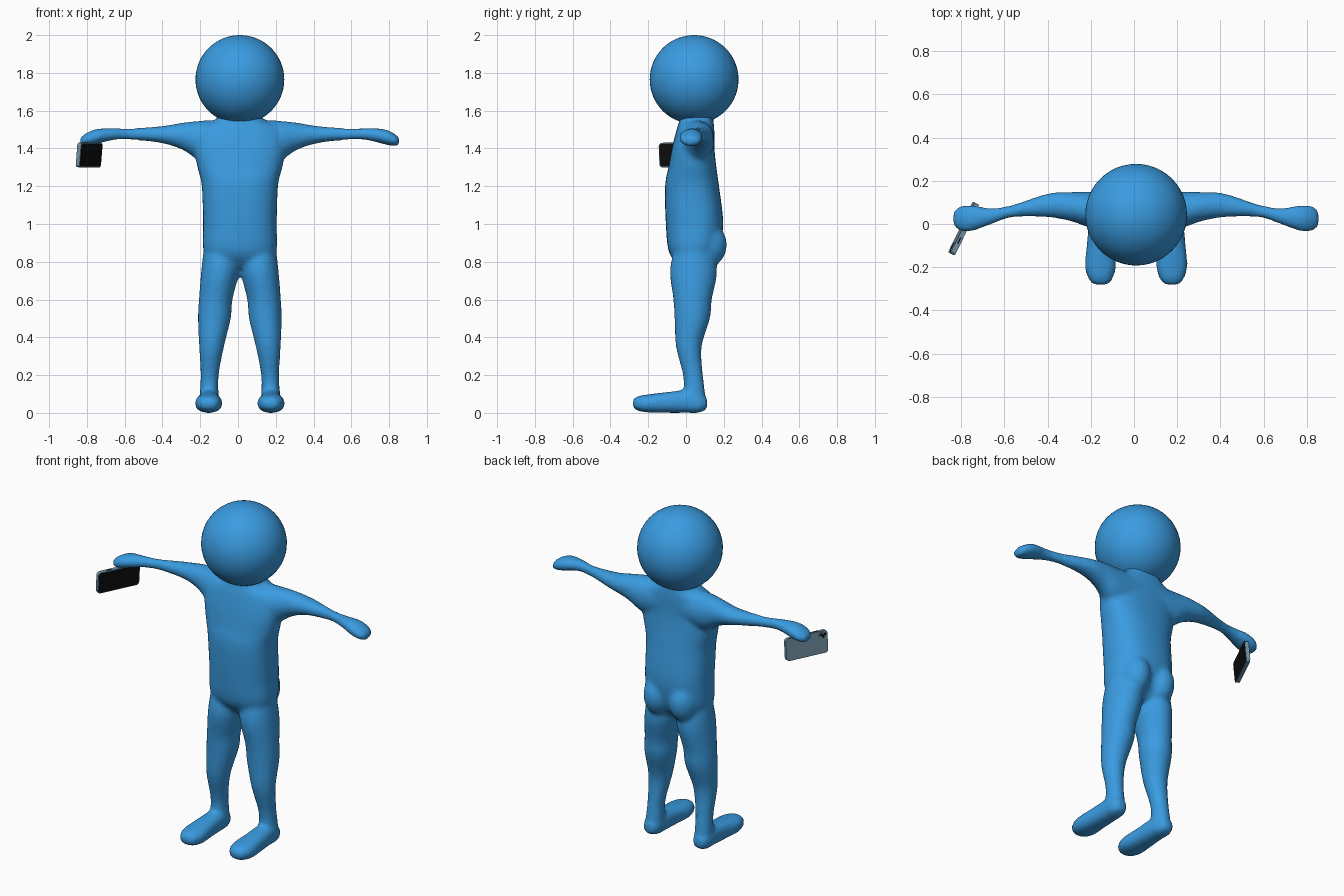
import bpy, bmesh, math
from mathutils import Matrix, Vector

if "Cube" in bpy.data.objects:
    bpy.data.objects.remove(bpy.data.objects["Cube"], do_unlink=True)

CENTRE_X = 0.01


def material(name, rgb):
    mat = bpy.data.materials.new(name)
    mat.use_nodes = True
    mat.diffuse_color = (*rgb, 1)
    mat.node_tree.nodes["Principled BSDF"].inputs["Base Color"].default_value = (*rgb, 1)
    return mat


blue = material("skin blue", (0.042, 0.33, 0.75))
grey = material("case grey", (0.17, 0.28, 0.37))
black = material("glass black", (0.004, 0.004, 0.004))


def finish(name, bm, mat):
    bmesh.ops.recalc_face_normals(bm, faces=bm.faces)
    mesh = bpy.data.meshes.new(name)
    bm.to_mesh(mesh)
    bm.free()
    mesh.materials.append(mat)
    obj = bpy.data.objects.new(name, mesh)
    bpy.context.collection.objects.link(obj)
    return obj


def spline(rows, steps=5):
    """Catmull-Rom interpolation through the section rows."""
    rows = [Vector(r) for r in rows]
    out = []
    for i in range(len(rows) - 1):
        p0, p1, p2 = rows[max(i - 1, 0)], rows[i], rows[i + 1]
        p3 = rows[min(i + 2, len(rows) - 1)]
        for s in range(steps):
            t = s / steps
            out.append(p1 + (p2 - p0) * t / 2
                       + (p0 * 2 - p1 * 5 + p2 * 4 - p3) * t * t / 2
                       + (p1 * 3 - p0 - p2 * 3 + p3) * t * t * t / 2)
    return out + [rows[-1]]


def loft(bm, rows, place, power=2.0, sides=28):
    """Rows hold: position along axis, two centre coordinates, two radii."""
    rings = []
    for along, a, b, ra, rb in spline(rows):
        ring = []
        for k in range(sides):
            ang = math.tau * k / sides
            c, s = math.cos(ang), math.sin(ang)
            u = math.copysign(abs(c) ** (2 / power), c)
            v = math.copysign(abs(s) ** (2 / power), s)
            ring.append(bm.verts.new(place(along, a + ra * u, b + rb * v)))
        rings.append(ring)
    for low, high in zip(rings, rings[1:]):
        for k in range(sides):
            n = (k + 1) % sides
            bm.faces.new((low[k], low[n], high[n], high[k]))
    bm.faces.new(rings[0])
    bm.faces.new(rings[-1])


# Sections of the figure, for its left half
torso = [(0.77, 0, 0.04, 0.10, 0.07), (0.85, 0, 0.04, 0.19, 0.13),
         (1.0, 0, 0.045, 0.195, 0.152), (1.2, 0, 0.032, 0.202, 0.143),
         (1.3, 0, 0.034, 0.225, 0.127), (1.4, 0, 0.038, 0.24, 0.113),
         (1.5, 0, 0.05, 0.22, 0.1), (1.55, 0, 0.055, 0.13, 0.09),
         (1.6, 0, 0.05, 0.1, 0.09)]
arm = [(0.05, 0.06, 1.45, 0.09, 0.1), (0.2, 0.065, 1.44, 0.085, 0.107),
       (0.3, 0.08, 1.464, 0.068, 0.073), (0.41, 0.086, 1.473, 0.055, 0.046),
       (0.57, 0.06, 1.476, 0.029, 0.031), (0.67, 0.036, 1.476, 0.038, 0.032),
       (0.76, 0.027, 1.463, 0.061, 0.04), (0.815, 0.025, 1.446, 0.058, 0.034),
       (0.845, 0.025, 1.438, 0.034, 0.02)]
leg = [(0.88, 0.1, 0.04, 0.09, 0.1), (0.75, 0.105, 0.04, 0.1, 0.125),
       (0.6, 0.128, 0.035, 0.089, 0.102), (0.5, 0.135, 0.033, 0.087, 0.094),
       (0.35, 0.15, 0.015, 0.066, 0.068), (0.2, 0.16, 0.037, 0.048, 0.053),
       (0.1, 0.163, 0.045, 0.05, 0.057), (0.04, 0.165, 0.045, 0.05, 0.055)]
foot = [(0.112, 0.165, 0.05, 0.03, 0.03), (0.07, 0.165, 0.053, 0.052, 0.052),
        (0, 0.163, 0.06, 0.057, 0.06), (-0.1, 0.165, 0.055, 0.064, 0.055),
        (-0.2, 0.165, 0.05, 0.072, 0.048), (-0.26, 0.165, 0.05, 0.052, 0.037),
        (-0.282, 0.165, 0.05, 0.028, 0.018)]

# Body: overlapping lofts fused into one smooth skin
bm = bmesh.new()
loft(bm, torso, lambda t, a, b: (CENTRE_X + a, b, t), power=2.4)
for side in (-1, 1):
    loft(bm, arm, lambda t, a, b: (CENTRE_X + side * t, a, b))
    loft(bm, leg, lambda t, a, b: (CENTRE_X + side * a, b, t))
    loft(bm, foot, lambda t, a, b: (CENTRE_X + side * a, t, b), power=2.4)
    buttock = (Matrix.Translation((CENTRE_X + side * 0.085, 0.09, 0.89))
               @ Matrix.Diagonal((0.09, 0.127, 0.13, 1)))
    bmesh.ops.create_uvsphere(bm, u_segments=24, v_segments=16, radius=1, matrix=buttock)
body = finish("body", bm, blue)
remesh = body.modifiers.new("fuse", 'REMESH')
remesh.mode = 'VOXEL'
remesh.voxel_size = 0.013
remesh.use_smooth_shade = True
smooth = body.modifiers.new("soften", 'SMOOTH')
smooth.factor = 0.5
smooth.iterations = 6

# Head
bm = bmesh.new()
bmesh.ops.create_uvsphere(bm, u_segments=48, v_segments=32, radius=0.235,
                          matrix=Matrix.Translation((CENTRE_X, 0.043, 1.765)))
for f in bm.faces:
    f.smooth = True
finish("head", bm, blue)

# Handset: length along local x, screen on local -y, lenses on local +y
hold = (Matrix.Translation((-0.788, -0.021, 1.365))
        @ Matrix.Rotation(math.radians(64), 4, 'Z')
        @ Matrix.Rotation(math.radians(5), 4, 'X'))


def plate(name, size, centre, radius, mat):
    bm = bmesh.new()
    bmesh.ops.create_cube(bm, size=1, matrix=Matrix.Translation(centre)
                          @ Matrix.Diagonal((*size, 1)))
    corners = [e for e in bm.edges
               if abs(e.verts[0].co.y - e.verts[1].co.y) > size[1] / 2]
    bmesh.ops.bevel(bm, geom=corners, offset=radius, segments=5,
                    profile=0.5, affect='EDGES')
    bm.transform(hold)
    return finish(name, bm, mat)


plate("phone_case", (0.26, 0.022, 0.13), (0, 0, 0), 0.018, grey)
plate("phone_screen", (0.25, 0.003, 0.12), (0, -0.0115, 0), 0.014, black)
plate("camera_bump", (0.045, 0.004, 0.03), (-0.1, 0.012, 0.042), 0.01, grey)
plate("side_button", (0.03, 0.006, 0.003), (-0.06, 0, 0.0655), 0.001, black)

for i, (x, z) in enumerate(((-0.112, 0.046), (-0.09, 0.046), (-0.1, 0.033))):
    bm = bmesh.new()
    bmesh.ops.create_cone(bm, cap_ends=True, segments=16, radius1=0.008, radius2=0.008,
                          depth=0.006, matrix=Matrix.Translation((x, 0.0135, z))
                          @ Matrix.Rotation(math.pi / 2, 4, 'X'))
    bm.transform(hold)
    finish("camera_lens_%d" % (i + 1), bm, black)
